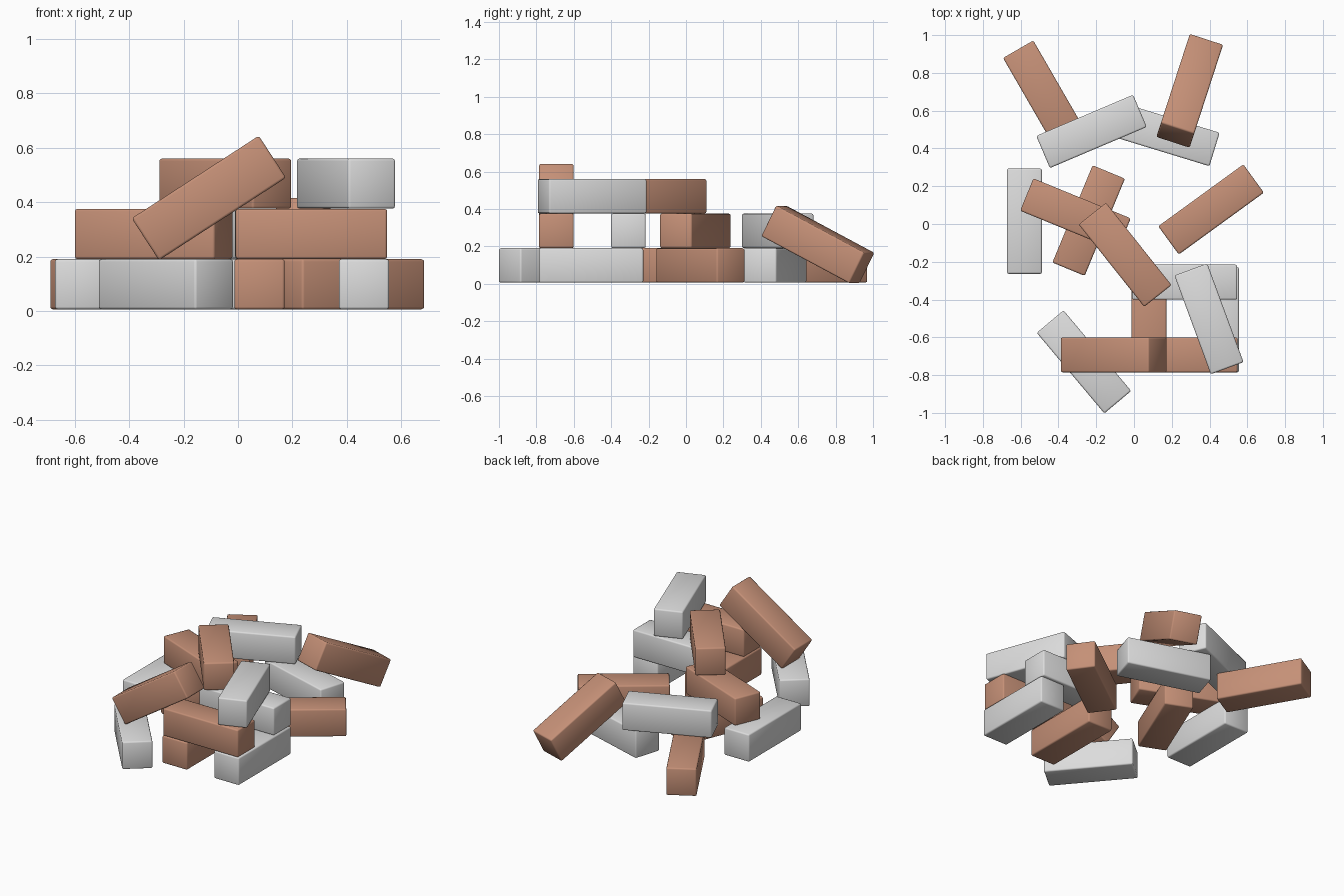
import bpy, bmesh, math
from mathutils import Matrix

if "Cube" in bpy.data.objects:
    bpy.data.objects.remove(bpy.data.objects["Cube"])

LENGTH, WIDTH, HEIGHT = 0.557, 0.185, 0.184
LAYER = [0.098, 0.283, 0.468]      # centre heights of the three courses


def material(name, rgb):
    m = bpy.data.materials.new(name)
    m.diffuse_color = (*rgb, 1)
    m.use_nodes = True
    m.node_tree.nodes["Principled BSDF"].inputs["Base Color"].default_value = m.diffuse_color
    return m


CLAY = material("clay_brown", (0.56, 0.28, 0.185))
GREY = material("pale_grey", (0.72, 0.72, 0.72))


def block(name, mat, x, y, z, yaw, pitch=0):
    """Softly bevelled block; yaw about z, pitch lifts its +length end."""
    bm = bmesh.new()
    bmesh.ops.create_cube(bm, size=1, matrix=Matrix.Diagonal((LENGTH, WIDTH, HEIGHT, 1)))
    bmesh.ops.bevel(bm, geom=bm.edges[:], offset=0.009, segments=2, profile=0.5,
                    affect='EDGES')
    for f in bm.faces:
        f.smooth = True
    mesh = bpy.data.meshes.new(name)
    bm.to_mesh(mesh)
    bm.free()
    mesh.materials.append(mat)
    ob = bpy.data.objects.new(name, mesh)
    ob.matrix_world = (Matrix.Translation((x, y, z))
                       @ Matrix.Rotation(math.radians(yaw), 4, 'Z')
                       @ Matrix.Rotation(math.radians(-pitch), 4, 'Y'))
    bpy.context.collection.objects.link(ob)


# flat blocks: colour, x, y, yaw for each course
courses = {
    "bottom": [
        (GREY, -0.58, 0.015, 90), (CLAY, -0.474, 0.684, -60), (GREY, 0.16, 0.476, -17),
        (CLAY, -0.24, 0.018, 67.5), (CLAY, 0.408, 0.077, 36), (CLAY, 0.079, -0.507, 90),
        (GREY, 0.463, -0.507, 90), (GREY, -0.265, -0.73, -50)],
    "middle": [
        (GREY, -0.225, 0.49, 23), (CLAY, -0.31, 0.05, -22.3),
        (GREY, 0.268, -0.308, 0), (CLAY, 0.27, -0.693, 0)],
    "top": [
        (CLAY, -0.047, -0.163, -51.5), (GREY, 0.397, -0.502, -69.8)],
}
for level, (course, blocks) in enumerate(courses.items()):
    for i, (mat, x, y, yaw) in enumerate(blocks):
        block(f"{course}_block_{i + 1}", mat, x, y, LAYER[level], yaw)

# two blocks leaning on the pile
block("leaning_block_back", CLAY, 0.295, 0.705, 0.21, 72, -27)
block("leaning_block_front", CLAY, -0.107, -0.693, 0.415, 0, 33)
